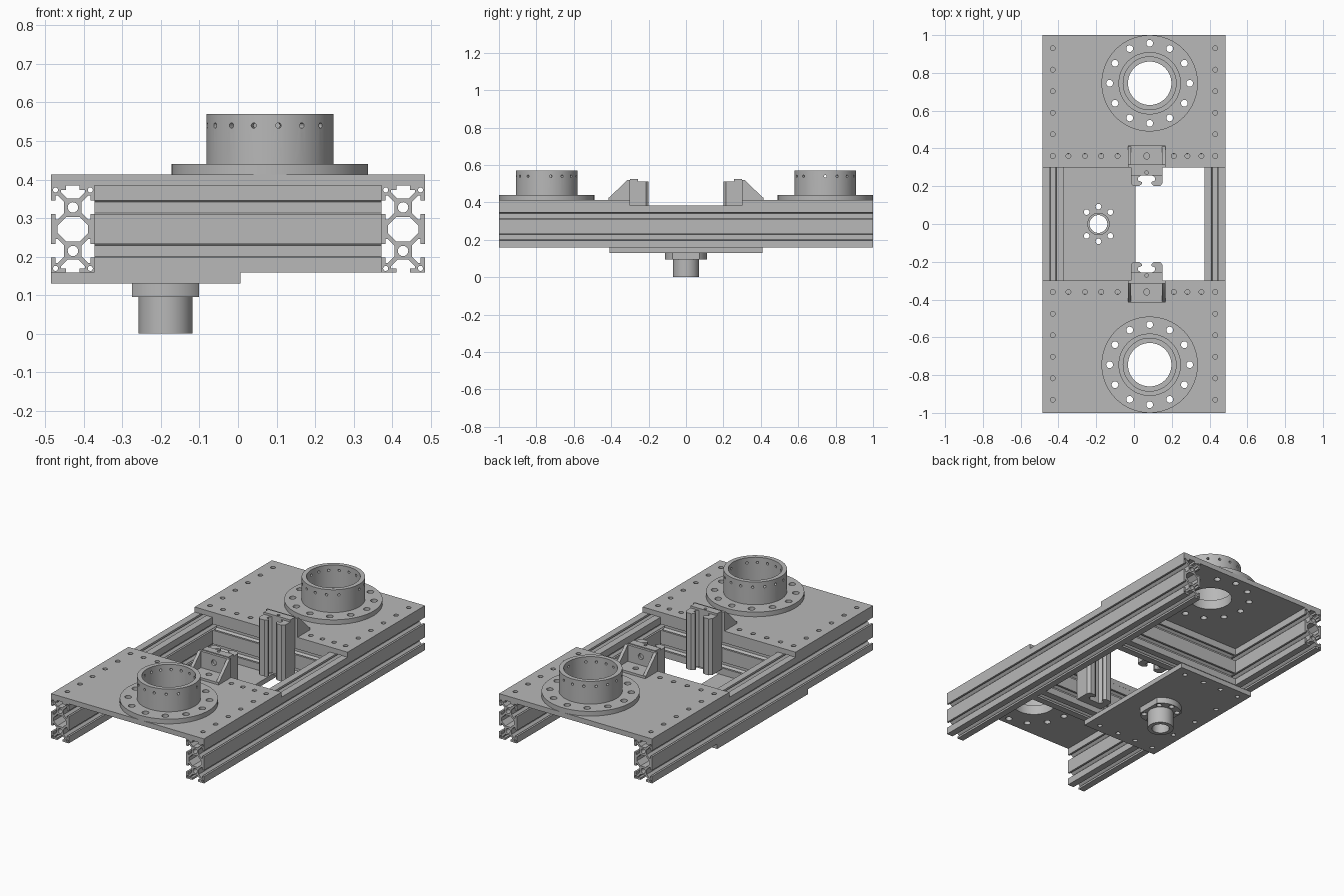
import bpy, bmesh, math

cube = bpy.data.objects.get("Cube")
if cube:
    bpy.data.objects.remove(cube, do_unlink=True)

grey = bpy.data.materials.new("aluminium grey")
grey.use_nodes = True
grey.diffuse_color = (0.48, 0.48, 0.48, 1)
grey.node_tree.nodes["Principled BSDF"].inputs["Base Color"].default_value = grey.diffuse_color


def finish(obj):
    """Clean normals, smooth round walls, keep edges sharp."""
    mesh = obj.data
    bm = bmesh.new()
    bm.from_mesh(mesh)
    bmesh.ops.remove_doubles(bm, verts=bm.verts, dist=1e-5)
    bmesh.ops.recalc_face_normals(bm, faces=bm.faces)
    for f in bm.faces:
        f.smooth = True
        f.material_index = 0
    bm.to_mesh(mesh)
    bm.free()
    mesh.set_sharp_from_angle(angle=math.radians(28))
    mesh.materials.clear()
    mesh.materials.append(grey)


def prism(name, loops, lo, hi, axis="Z", side=1):
    """Extrude outline loops (inner loops are holes) along an axis; side=-1 mirrors in y."""
    curve = bpy.data.curves.new(name, "CURVE")
    curve.dimensions = "2D"
    curve.fill_mode = "BOTH"
    curve.extrude = (hi - lo) / 2
    for loop in loops:
        spline = curve.splines.new("POLY")
        spline.points.add(len(loop) - 1)
        for p, (u, v) in zip(spline.points, loop):
            p.co = (u, v, 0, 1)
        spline.use_cyclic_u = True
    temp = bpy.data.objects.new(name, curve)
    bpy.context.collection.objects.link(temp)
    bpy.context.view_layer.update()
    mesh = bpy.data.meshes.new_from_object(temp.evaluated_get(bpy.context.evaluated_depsgraph_get()))
    bpy.data.objects.remove(temp, do_unlink=True)
    mid = (lo + hi) / 2
    for vert in mesh.vertices:
        u, v, w = vert.co
        w += mid
        x, y, z = {"Z": (u, v, w), "Y": (u, w, v), "X": (w, u, v)}[axis]
        vert.co = (x, y * side, z)
    obj = bpy.data.objects.new(name, mesh)
    bpy.context.collection.objects.link(obj)
    finish(obj)
    return obj


def circle(x, y, r, n=16):
    return [(x + r * math.cos(i * math.tau / n), y + r * math.sin(i * math.tau / n)) for i in range(n)]


def rect(x0, x1, y0, y1):
    return [(x0, y0), (x1, y0), (x1, y1), (x0, y1)]


def ring(x, y, r, count, hole):
    return [circle(x + r * math.cos(i * math.tau / count), y + r * math.sin(i * math.tau / count), hole)
            for i in range(count)]


def four_way(quarter):
    """Mirror a quarter outline running from the top middle to the right middle."""
    right = quarter + [(x, -y) for x, y in reversed(quarter)]
    return right + [(-x, y) for x, y in reversed(right)]


def dedupe(loop):
    out = []
    for p in loop:
        if not out or math.dist(p, out[-1]) > 1e-6:
            out.append(p)
    return out[:-1] if math.dist(out[0], out[-1]) < 1e-6 else out


# Double slotted extrusion section, in twentieths of the rail width
UNIT = 0.00565
RAIL_Z = 0.271
section = [four_way([(0, 14), (2.5, 14), (5.5, 17), (5.5, 18), (3.1, 18), (3.1, 20), (10, 20),
                     (10, 13.1), (8, 13.1), (8, 15.5), (7, 15.5), (4, 12.5), (4, 7.5),
                     (7, 4.5), (8, 4.5), (8, 6.9), (10, 6.9), (10, 0)]),
           four_way([(0, 5.7), (3, 5.7), (7, 1.7), (7, 0)])]
for sz in (-1, 1):
    section.append(circle(0, 10 * sz, 2.4))
    section += [circle(8 * sx, 18 * sz, 1.2, 10) for sx in (-1, 1)]
section = [dedupe(loop) for loop in section]


def rail(name, centre, lo, hi, axis):
    loops = [[(centre + x * UNIT, RAIL_Z + z * UNIT) for x, z in loop] for loop in section]
    prism(name, loops, lo, hi, axis)


# Frame rails
for label, s in (("left", 1), ("right", -1)):
    rail(label + "_rail", s * 0.4285, -1, 1, "Y")
for label, s in (("front", -1), ("back", 1)):
    rail(label + "_cross_rail", s * 0.357, -0.372, 0.372, "X")

CX, CY = 0.083, 0.745   # tube mount centre
PX = 0.067              # post centre
row = [-0.43, -0.347, -0.26, -0.173, -0.087, 0.01, 0.125, 0.21, 0.283, 0.357, 0.43]
half_post = [(0, 0.3), (0.084, 0.3), (0.084, 0.215), (0.07, 0.2), (0.04, 0.2), (0.025, 0.213),
             (0.025, 0.222), (0.045, 0.23), (0.045, 0.245), (0.03, 0.257), (0, 0.257)]
post_loop = dedupe([(PX + x, y) for x, y in half_post] + [(PX - x, y) for x, y in reversed(half_post)])

for label, s in (("front", -1), ("back", 1)):
    # Top plate with bolt holes
    holes = [circle(x, 0.36, 0.013, 12) for x in row]
    holes += [circle(x, 0.475 + 0.114 * i, 0.013, 12) for x in (-0.43, 0.43) for i in range(5)]
    bolts = ring(CX, CY, 0.212, 12, 0.018)
    bore = circle(CX, CY, 0.115, 64)
    prism(label + "_top_plate", [rect(-0.485, 0.485, 0.3, 1), bore] + bolts + holes,
          0.384, 0.413, "Z", s)

    # Round flange and tube
    prism(label + "_flange", [circle(CX, CY, 0.255, 64), bore] + bolts, 0.413, 0.44, "Z", s)
    tube = prism(label + "_tube", [circle(CX, CY, 0.165, 64), circle(CX, CY, 0.14, 64)],
                 0.44, 0.57, "Z", s)

    # Radial holes near the tube rim
    bm = bmesh.new()
    for i in range(16):
        a = i * math.tau / 16 + (math.radians(7.7) if s < 0 else 0)
        made = bmesh.ops.create_cone(bm, cap_ends=True, segments=12, radius1=0.007, radius2=0.007, depth=0.08)
        for v in made["verts"]:
            x, y, z = v.co
            r = 0.152 + z
            v.co = (CX + r * math.cos(a) - y * math.sin(a), s * CY + r * math.sin(a) + y * math.cos(a), 0.54 + x)
    bmesh.ops.recalc_face_normals(bm, faces=bm.faces)
    cut_mesh = bpy.data.meshes.new("hole_cutter")
    bm.to_mesh(cut_mesh)
    bm.free()
    cutter = bpy.data.objects.new("hole_cutter", cut_mesh)
    bpy.context.collection.objects.link(cutter)
    mod = tube.modifiers.new("holes", "BOOLEAN")
    mod.operation = "DIFFERENCE"
    mod.solver = "EXACT"
    mod.object = cutter
    bpy.context.view_layer.update()
    cut = bpy.data.meshes.new_from_object(tube.evaluated_get(bpy.context.evaluated_depsgraph_get()))
    tube.modifiers.clear()
    tube.data = cut
    finish(tube)
    bpy.data.objects.remove(cutter, do_unlink=True)

    # Slotted upright post with its end cap
    prism(label + "_post", [post_loop], 0.19, 0.513, "Z", s)
    prism(label + "_post_cap", [rect(PX - 0.084, PX + 0.084, 0.257, 0.3), circle(PX, 0.272, 0.009, 12)],
          0.513, 0.525, "Z", s)

    # Gusset bracket: base, upright and two cheeks
    prism(label + "_bracket_base", [rect(PX - 0.1, PX + 0.1, 0.3, 0.415), circle(PX, 0.36, 0.016)],
          0.413, 0.426, "Z", s)
    prism(label + "_bracket_upright", [rect(PX - 0.1, PX + 0.1, 0.413, 0.52), circle(PX, 0.475, 0.016)],
          0.3, 0.314, "Y", s)
    cheek = [(0.3, 0.413), (0.415, 0.413), (0.41, 0.426), (0.314, 0.52), (0.3, 0.52)]
    for x in (PX - 0.1, PX + 0.082):
        prism(label + "_bracket_cheek", [cheek], x, x + 0.018, "X", s)

# Bottom plate
HX = -0.188
hub_bolts = [circle(HX + x, y * s, 0.015) for s in (-1, 1) for x, y in ((-0.063, 0.063), (0, 0.092), (0.063, 0.063))]
holes = [circle(x, y, 0.013, 12) for y in (-0.36, 0.36) for x in (-0.43, -0.31, -0.19, -0.06)]
holes += [circle(-0.43, y, 0.013, 12) for y in (-0.18, 0, 0.18)]
prism("bottom_plate", [rect(-0.485, 0.007, -0.41, 0.41), circle(HX, 0, 0.057, 32)] + hub_bolts + holes,
      0.13, 0.158)

# Flanged bearing with two flats
flats = [(max(HX - 0.087, min(HX + 0.087, x)), y) for x, y in circle(HX, 0, 0.113, 64)]
prism("bearing_flange", [flats, circle(HX, 0, 0.047, 32)] + hub_bolts, 0.095, 0.13)
prism("bearing_sleeve", [circle(HX, 0, 0.07, 48), circle(HX, 0, 0.047, 32)], 0, 0.095)
